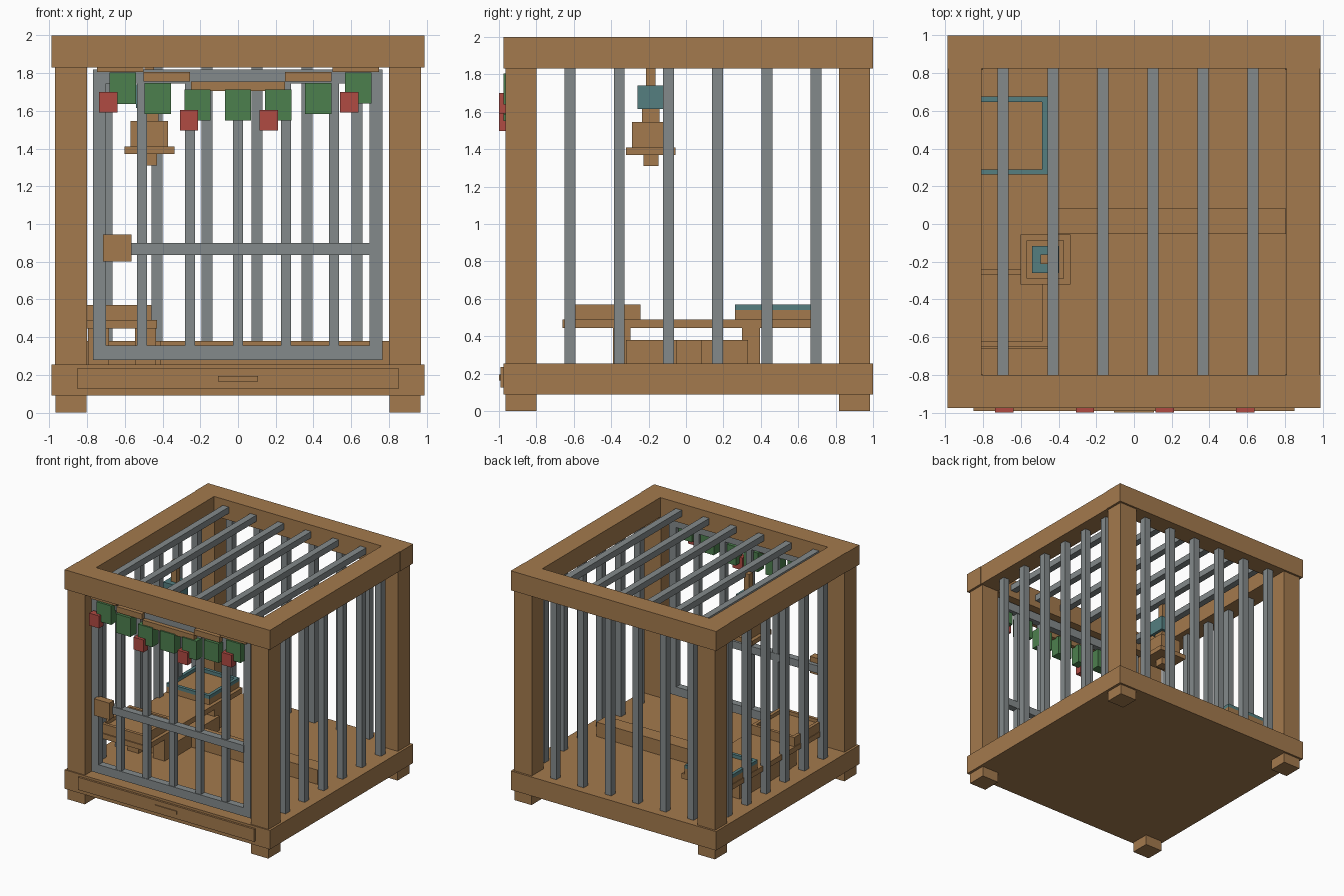
import bpy

old = bpy.data.objects.get("Cube")
if old:
    bpy.data.objects.remove(old, do_unlink=True)


def material(name, rgb):
    m = bpy.data.materials.new(name)
    m.use_nodes = True
    m.diffuse_color = (*rgb, 1)
    m.node_tree.nodes["Principled BSDF"].inputs["Base Color"].default_value = (*rgb, 1)
    return m


WOOD = material("brown wood", (0.37, 0.195, 0.075))
IRON = material("grey iron", (0.23, 0.255, 0.26))
GREEN = material("leaf green", (0.073, 0.216, 0.076))
RED = material("berry red", (0.434, 0.069, 0.055))
TEAL = material("dull teal", (0.089, 0.209, 0.216))


def box(name, x, y, z, mat):
    """Box from its (min, max) range on each axis."""
    bpy.ops.mesh.primitive_cube_add(size=1, location=[sum(r) / 2 for r in (x, y, z)])
    ob = bpy.context.object
    ob.name = name
    ob.scale = [r[1] - r[0] for r in (x, y, z)]
    bpy.ops.object.transform_apply(location=False, rotation=False, scale=True)
    ob.data.materials.append(mat)
    return ob


def mid(c, w):
    """Range of width w centred on c."""
    return (c - w / 2, c + w / 2)


def rim(name, x, y, z, t, mat):
    """Open rectangular rim of four strips."""
    box(name + "_left", (x[0], x[0] + t), y, z, mat)
    box(name + "_right", (x[1] - t, x[1]), y, z, mat)
    inner = (x[0] + t, x[1] - t)
    box(name + "_front", inner, (y[0], y[0] + t), z, mat)
    box(name + "_back", inner, (y[1] - t, y[1]), z, mat)


FLOOR, TOP = 0.255, 1.83
WIDE = (-0.99, 0.99)

# Base slab, feet and corner posts
box("base", WIDE, (-0.975, 1), (0.09, FLOOR), WOOD)
for sx in (-0.885, 0.885):
    for y in (-0.882, 0.9):
        box("foot", mid(sx, 0.165), mid(y, 0.165), (0, 0.09), WOOD)
        box("corner_post", mid(sx, 0.17), mid(y, 0.165), (FLOOR, TOP), WOOD)

# Top frame
box("top_beam_front", WIDE, (-0.975, -0.8), (TOP, 2), WOOD)
box("top_beam_back", WIDE, (0.825, 1), (TOP, 2), WOOD)
for s in (-1, 1):
    box("top_beam_side", mid(s * 0.897, 0.178), (-0.8, 0.825), (TOP, 2), WOOD)

# Cage bars on the roof, back and sides
for i in range(6):
    x = -0.695 + 0.265 * i
    y = -0.62 + 0.263 * i
    box("roof_bar", mid(x, 0.058), (-0.8, 0.825), (1.89, 1.945), IRON)
    box("back_bar", mid(x, 0.058), mid(0.9, 0.058), (FLOOR, TOP), IRON)
    for s in (-0.885, 0.885):
        box("side_bar", mid(s, 0.058), mid(y, 0.058), (FLOOR, TOP), IRON)

# Door with rails, bars and lock
DOOR = (-0.92, -0.86)
for s in (-0.735, 0.732):
    box("door_stile", mid(s, 0.07), DOOR, (0.28, 1.82), IRON)
for z in ((0.28, 0.355), (1.745, 1.82)):
    box("door_rail", (-0.7, 0.7), DOOR, z, IRON)
box("door_middle_rail", (-0.7, 0.7), (-0.925, -0.865), (0.835, 0.9), IRON)
for i in range(5):
    box("door_bar", mid(-0.51 + 0.255 * i, 0.053), (-0.915, -0.867), (0.355, 1.745), IRON)
box("door_lock", (-0.715, -0.565), (-0.965, -0.9), (0.8, 0.945), WOOD)

# Drawer front and handle
box("drawer_front", (-0.85, 0.85), (-0.992, -0.97), (0.125, 0.235), WOOD)
box("drawer_handle", (-0.105, 0.105), (-1, -0.99), (0.165, 0.195), WOOD)

# Stepped garland with leaves and berries
for x, z in ((-0.625, 1.832), (-0.377, 1.78), (0, 1.73), (0.373, 1.78), (0.625, 1.832)):
    box("garland_strip", mid(x, 0.5 if x == 0 else 0.247), (-0.962, -0.925), mid(z, 0.05), WOOD)
for x, z in ((-0.612, 1.72), (-0.425, 1.665), (-0.215, 1.632), (0, 1.632),
             (0.213, 1.632), (0.425, 1.665), (0.637, 1.722)):
    box("garland_leaf", mid(x, 0.14), (-0.974, -0.89), mid(z, 0.165), GREEN)
for x, z in ((-0.688, 1.645), (-0.26, 1.55), (0.163, 1.55), (0.59, 1.645)):
    box("garland_berry", mid(x, 0.097), (-1, -0.94), mid(z, 0.108), RED)

# Bench with two trays
box("bench_top", (-0.88, -0.43), (-0.66, 0.675), (0.445, 0.49), WOOD)
for x in (-0.74, -0.49):
    for y in (-0.343, 0.348):
        box("bench_leg", mid(x, 0.11), mid(y, 0.095), (FLOOR, 0.445), WOOD)
for name, y, mat in (("near_tray", (-0.65, -0.242), WOOD), ("far_tray", (0.262, 0.675), TEAL)):
    box(name, (-0.875, -0.46), y, (0.49, 0.54), WOOD)
    rim(name + "_rim", (-0.875, -0.46), y, (0.54, 0.57), 0.028, mat)

# Floor planks
box("cross_plank", (-0.8, -0.41), (-0.32, 0.33), (FLOOR, 0.38), WOOD)
box("long_plank", (-0.41, 0.805), (-0.053, 0.083), (FLOOR, 0.38), WOOD)

# Hanging lantern, stacked from the bottom up
for name, w, z, mat in (
        ("lantern_finial", 0.08, (1.31, 1.37), WOOD),
        ("lantern_plate", 0.265, (1.37, 1.41), WOOD),
        ("lantern_body", 0.2, (1.41, 1.545), WOOD),
        ("lantern_neck", 0.095, (1.545, 1.615), WOOD),
        ("lantern_cap", 0.143, (1.615, 1.74), TEAL),
        ("lantern_rod", 0.05, (1.74, 1.92), WOOD)):
    box(name, mid(-0.47, w), mid(-0.188, w), z, mat)
